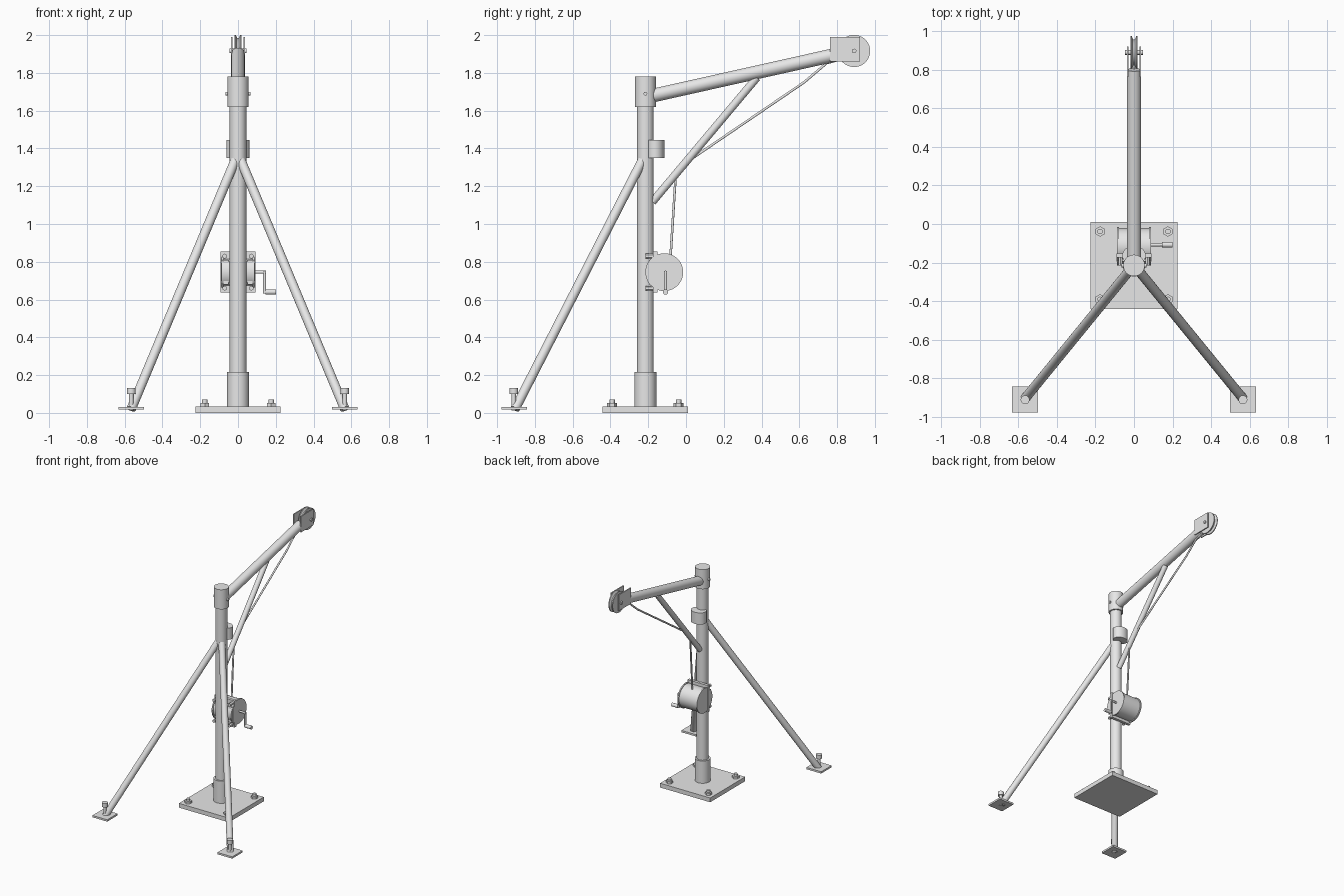
import bpy, bmesh, math
from mathutils import Vector, Matrix

if "Cube" in bpy.data.objects:
    bpy.data.objects.remove(bpy.data.objects["Cube"])

steel = bpy.data.materials.new("light_grey_steel")
steel.diffuse_color = (0.8, 0.8, 0.8, 1)
steel.use_nodes = True
steel.node_tree.nodes["Principled BSDF"].inputs["Base Color"].default_value = steel.diffuse_color


def finish(name, bm):
    bmesh.ops.recalc_face_normals(bm, faces=bm.faces)
    me = bpy.data.meshes.new(name)
    bm.to_mesh(me)
    bm.free()
    me.materials.append(steel)
    ob = bpy.data.objects.new(name, me)
    bpy.context.collection.objects.link(ob)
    bpy.ops.object.select_all(action='DESELECT')
    ob.select_set(True)
    bpy.context.view_layer.objects.active = ob
    bpy.ops.object.shade_smooth_by_angle(angle=math.radians(35))
    return ob


def rod(name, a, b, r, n=32, squash=1.0):
    """Closed cylinder from point a to point b."""
    a, b = Vector(a), Vector(b)
    d = b - a
    m = Matrix.Translation((a + b) / 2) @ d.to_track_quat('Z', 'Y').to_matrix().to_4x4()
    bm = bmesh.new()
    bmesh.ops.create_cone(bm, cap_ends=True, segments=n, radius1=r, radius2=r, depth=d.length)
    bmesh.ops.scale(bm, vec=(1, squash, 1), verts=bm.verts)
    bmesh.ops.transform(bm, matrix=m, verts=bm.verts)
    return finish(name, bm)


def box(name, lo, hi):
    lo, hi = Vector(lo), Vector(hi)
    bm = bmesh.new()
    bmesh.ops.create_cube(bm, size=1)
    bmesh.ops.scale(bm, vec=hi - lo, verts=bm.verts)
    bmesh.ops.translate(bm, vec=(lo + hi) / 2, verts=bm.verts)
    return finish(name, bm)


def lathe_x(name, profile, center, n=48):
    """Closed (x, radius) profile turned about the x axis."""
    bm = bmesh.new()
    rings = [[bm.verts.new((center[0] + x, center[1] + r * math.cos(t), center[2] + r * math.sin(t)))
              for t in [2 * math.pi * i / n for i in range(n)]] for x, r in profile]
    for r0, r1 in zip(rings, rings[1:] + rings[:1]):
        for i in range(n):
            j = (i + 1) % n
            bm.faces.new((r0[i], r0[j], r1[j], r1[i]))
    return finish(name, bm)


def wire(name, pts, r):
    """Round wire along a polyline."""
    cu = bpy.data.curves.new(name, 'CURVE')
    cu.dimensions = '3D'
    cu.bevel_depth = r
    cu.bevel_resolution = 3
    cu.use_fill_caps = True
    sp = cu.splines.new('POLY')
    sp.points.add(len(pts) - 1)
    for p, c in zip(sp.points, pts):
        p.co = (*c, 1)
    cu.materials.append(steel)
    ob = bpy.data.objects.new(name, cu)
    bpy.context.collection.objects.link(ob)


Y = -0.215  # mast axis

# base plate, socket and anchor bolts
box("base_plate", (-0.226, Y - 0.226, 0), (0.226, Y + 0.226, 0.035))
rod("base_socket", (0, Y, 0.03), (0, Y, 0.217), 0.058)
for sx in (-1, 1):
    for sy in (-1, 1):
        x, y = sx * 0.176, Y + sy * 0.176
        rod("anchor_nut", (x, y, 0.034), (x, y, 0.052), 0.027, 6)
        rod("anchor_stud", (x, y, 0.034), (x, y, 0.07), 0.014, 20)

# mast with collars and pivot pin
rod("mast", (0, Y, 0.03), (0, Y, 1.70), 0.044)
rod("top_collar", (0, Y, 1.62), (0, Y, 1.78), 0.056)
rod("collar_pin", (-0.066, Y, 1.69), (0.066, Y, 1.69), 0.010, 16)
rod("mid_collar", (0, -0.163, 1.35), (0, -0.163, 1.445), 0.061, squash=0.8)

# rear stay legs with foot plates and screws
for s in (-1, 1):
    rod("stay_leg", (s * 0.016, -0.232, 1.335), (s * 0.565, -0.905, 0.021), 0.025)
    box("foot_plate", (s * 0.565 - 0.067, -0.977, 0.017), (s * 0.565 + 0.067, -0.843, 0.032))
    rod("foot_screw", (s * 0.565, -0.912, 0.012), (s * 0.565, -0.912, 0.105), 0.012, 20)
    rod("foot_screw_head", (s * 0.565, -0.912, 0.1), (s * 0.565, -0.912, 0.132), 0.023, 24)

# boom and brace
rod("boom", (0, -0.18, 1.679), (0, 0.80, 1.898), 0.036)
rod("brace", (0, -0.178, 1.117), (0, 0.375, 1.775), 0.021)

# boom head: cheek plates, axle and grooved sheave
for s in (-1, 1):
    x0, x1 = sorted((s * 0.029, s * 0.037))
    box("cheek_plate", (x0, 0.762, 1.86), (x1, 0.92, 1.99))
rod("sheave_axle", (-0.046, 0.89, 1.916), (0.046, 0.89, 1.916), 0.012, 20)
lathe_x("sheave", [(-0.019, 0.011), (-0.019, 0.085), (-0.012, 0.085), (-0.004, 0.068),
                   (0.004, 0.068), (0.012, 0.085), (0.019, 0.085), (0.019, 0.011)],
        (0, 0.89, 1.916))

# winch: mounting plate, clamp blocks, drum, flanges
box("winch_plate", (-0.092, -0.175, 0.637), (0.092, -0.152, 0.855))
for s in (-1, 1):
    for z in (0.66, 0.83):
        rod("clamp_bolt", (s * 0.07, -0.215, z), (s * 0.07, -0.16, z), 0.013, 6)
    x0, x1 = sorted((s * 0.05, s * 0.09))
    box("clamp_block", (x0, -0.195, 0.68), (x1, -0.17, 0.81))
    x0, x1 = sorted((s * 0.078, s * 0.088))
    rod("winch_flange", (x0, -0.115, 0.745), (x1, -0.115, 0.745), 0.1, 48)
rod("winch_drum", (-0.08, -0.115, 0.745), (0.08, -0.115, 0.745), 0.093, 48)

# hand crank
rod("crank_shaft", (0.085, -0.108, 0.745), (0.147, -0.108, 0.745), 0.008, 20)
rod("crank_arm", (0.141, -0.108, 0.75), (0.141, -0.108, 0.632), 0.008, 20)
rod("crank_handle", (0.145, -0.108, 0.64), (0.2, -0.108, 0.64), 0.014, 24)

# hoist cable
wire("hoist_cable", [(0, -0.085, 0.78), (0, -0.055, 1.25), (0, 0.0, 1.325), (0, 0.625, 1.75),
                     (0, 0.745, 1.852), (0, 0.83, 1.875)], 0.007)
